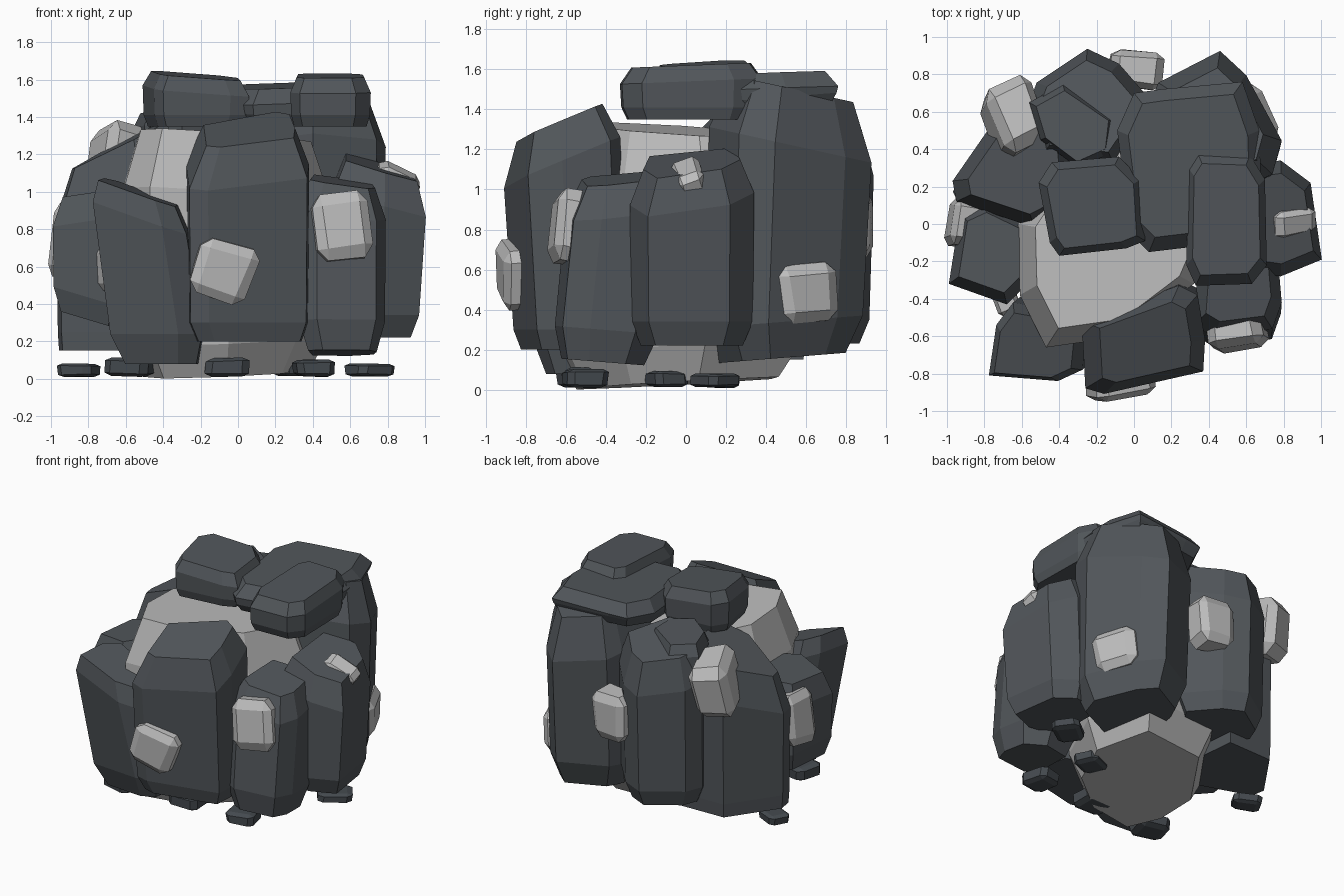
import bpy, bmesh, math, random
from mathutils import Vector, Matrix, Euler

if "Cube" in bpy.data.objects:
    bpy.data.objects.remove(bpy.data.objects["Cube"])

random.seed(4)


def material(name, rgb):
    m = bpy.data.materials.new(name)
    m.diffuse_color = (*rgb, 1)
    m.use_nodes = True
    m.node_tree.nodes["Principled BSDF"].inputs["Base Color"].default_value = m.diffuse_color
    return m


DARK = material("dark stone", (0.082, 0.092, 0.102))
PEBBLE = material("pebble stone", (0.06, 0.07, 0.08))
LIGHT = material("pale ore", (0.51, 0.51, 0.51))


def finish(bm, name, mat):
    bmesh.ops.recalc_face_normals(bm, faces=bm.faces)
    me = bpy.data.meshes.new(name)
    bm.to_mesh(me)
    bm.free()
    me.materials.append(mat)
    ob = bpy.data.objects.new(name, me)
    bpy.context.collection.objects.link(ob)
    return ob


def slab(name, plan, z0, z1, slope=(0, 0), lean=(0, 0), low=0.12, high=0.2,
         ends=(0.82, 0.78), foot=(0, 0), mat=DARK):
    """Upright rock: a plan outline lofted through four rings, chamfered at both ends.
    slope tilts the top, foot tilts the bottom, lean shears the sides."""
    cx = sum(p[0] for p in plan) / len(plan)
    cy = sum(p[1] for p in plan) / len(plan)
    mid = (z0 + z1) / 2
    rings = [(z0, ends[0], foot), (z0 + low, 0.98, foot), (z1 - high, 1, slope),
             (z1, ends[1], slope)]
    bm = bmesh.new()
    loops = []
    for z, s, tilt in rings:
        ox, oy = lean[0] * (z - mid), lean[1] * (z - mid)
        loops.append([bm.verts.new((cx + (x - cx) * s + ox, cy + (y - cy) * s + oy,
                                    z + s * (tilt[0] * (x - cx) + tilt[1] * (y - cy))))
                      for x, y in plan])
    n = len(plan)
    for a, b in zip(loops, loops[1:]):
        for i in range(n):
            bm.faces.new((a[i], a[(i + 1) % n], b[(i + 1) % n], b[i]))
    bm.faces.new(loops[0][::-1])
    bm.faces.new(loops[-1])
    return finish(bm, name, mat)


def lump(name, centre, size, turn=(0, 0, 0), mat=LIGHT, jitter=0.06):
    """Small chamfered chunk with slightly uneven corners."""
    bm = bmesh.new()
    bmesh.ops.create_cube(bm, size=1)
    for v in bm.verts:
        v.co += Vector([random.uniform(-jitter, jitter) for _ in range(3)])
    bmesh.ops.bevel(bm, geom=bm.edges[:], offset=0.17, segments=1, affect='EDGES')
    rot = Euler([math.radians(a) for a in turn]).to_matrix().to_4x4()
    bm.transform(Matrix.Translation(centre) @ rot @ Matrix.Diagonal((*size, 1)))
    return finish(bm, name, mat)


# Pale core showing between the slabs
slab("core", [(-.62, 0), (-.61, -.38), (-.47, -.66), (-.05, -.6), (.32, -.32), (.5, .1),
              (.35, .6), (-.25, .55)], 0.03, 1.3, slope=(-.05, -.05), low=0.18, high=0.32,
     ends=(0.8, 0.82), foot=(0.02, .05), mat=LIGHT)

# Upright dark slabs around the core
slab("front_slab", [(-.28, -.5), (-.26, -.86), (-.16, -.89), (.37, -.77), (.38, -.6),
                    (.34, -.36), (.24, -.31)], 0.2, 1.33, (.03, .42), (0, -.05), low=.1,
     ends=(0.86, 0.74))
slab("front_left_slab", [(-.73, -.77), (-.36, -.8), (-.23, -.74), (-.2, -.45), (-.6, -.38),
                         (-.69, -.5)], 0.08, 1.0, (-.35, .1), (-.14, -.12), low=0.16, high=0.13,
     ends=(0.76, 0.82))
slab("front_right_slab", [(.32, -.57), (.42, -.63), (.74, -.59), (.79, -.45), (.77, -.22),
                          (.6, -.1), (.35, -.15)], 0.14, 1.05, (-.15, .1), (0, .1),
     low=0.16, high=0.16, ends=(0.78, 0.74), foot=(0, -.08))
slab("right_slab", [(.5, -.24), (.77, -.28), (.99, -.19), (.93, .22), (.77, .34), (.5, .3)],
     0.22, 1.13, (-.3, .1), (.05, 0), high=0.17)
slab("back_right_slab", [(.08, .62), (.13, .74), (.46, .91), (.6, .78), (.79, .43),
                         (.74, .25), (.4, .1), (.05, .3)], 0.16, 1.5, (0, -.22), (0, .04),
     low=0.18, high=0.28, ends=(0.78, 0.74), foot=(0, .08))
slab("back_slab", [(-.57, .62), (-.52, .75), (-.25, .93), (-.08, .85), (.12, .62),
                   (-.1, .3), (-.5, .35)], 0.23, 1.36, (0, -.25), (0, .02), high=0.22)
slab("left_back_slab", [(-.97, .23), (-.95, .12), (-.53, -.02), (-.3, .1), (-.35, .6),
                        (-.72, .59)], 0.15, 1.25, (.5, .05), (0, 0), low=0.1, high=0.22,
     ends=(0.96, 0.75))
slab("left_slab", [(-.99, -.32), (-.93, .06), (-.8, .12), (-.55, 0), (-.55, -.3), (-.68, -.43)],
     0.3, 1.0, (.15, 0), (0, 0), high=0.15, foot=(-.3, 0))

# Flat cap slabs on top
cap = dict(low=0.06, high=0.08, ends=(0.9, 0.84))
slab("cap_left", [(-.51, .22), (-.44, .33), (-.08, .36), (.04, .24), (.06, -.09), (-.04, -.13),
                  (-.4, -.17), (-.45, -.1)], 1.35, 1.62, (-.08, .05), **cap)
slab("cap_right", [(.29, .3), (.34, .38), (.62, .37), (.7, .24), (.71, -.22), (.63, -.32),
                   (.33, -.33), (.28, -.22)], 1.35, 1.62, (0, .04), **cap)
slab("cap_back", [(-.09, .5), (.0, .7), (.14, .72), (.58, .76), (.67, .5), (.68, .2),
                  (.5, -.1), (.08, -.15), (-.02, -.05)], 1.39, 1.57, (.03, .04),
     foot=(0, .08), **cap)
slab("cap_back_left", [(-.56, .65), (-.38, .75), (-.1, .56), (-.12, .38), (-.3, .3),
                       (-.5, .45)], 1.12, 1.42, (-.05, -.1), **cap)

# Pale ore nuggets set into the slabs
nuggets = [
    ((-.08, -.83, .58), (.31, .19, .3), (5, 18, 8)),
    ((.54, -.555, .81), (.3, .22, .38), (-6, -6, 8)),
    ((.84, .02, 1.04), (.24, .15, .18), (20, 25, 10)),
    ((.61, .575, .49), (.23, .33, .3), (6, 0, 25)),
    ((.01, .83, .83), (.28, .19, .34), (0, 5, -8)),
    ((-.64, .555, 1.14), (.26, .38, .4), (-10, 12, 20)),
    ((-.905, 0, .74), (.17, .25, .38), (0, 5, -10)),
    ((-.68, -.42, .6), (.12, .13, .24), (0, 0, 20)),
]
for i, (c, s, r) in enumerate(nuggets):
    lump(f"ore_nugget_{i + 1}", c, s, r)

# Loose pebbles on the ground
pebbles = [(-.85, .17, .2, .15, .07), (-.58, -.52, .23, .22, .1), (-.06, -.5, .23, .2, .1),
           (.4, -.5, .2, .2, .09), (.3, -.1, .2, .18, .08), (.7, .14, .23, .19, .07)]
for i, (x, y, sx, sy, sz) in enumerate(pebbles):
    lump(f"pebble_{i + 1}", (x, y, .012 + sz / 2), (sx, sy, sz), (0, 0, 12 * i - 25), PEBBLE)
